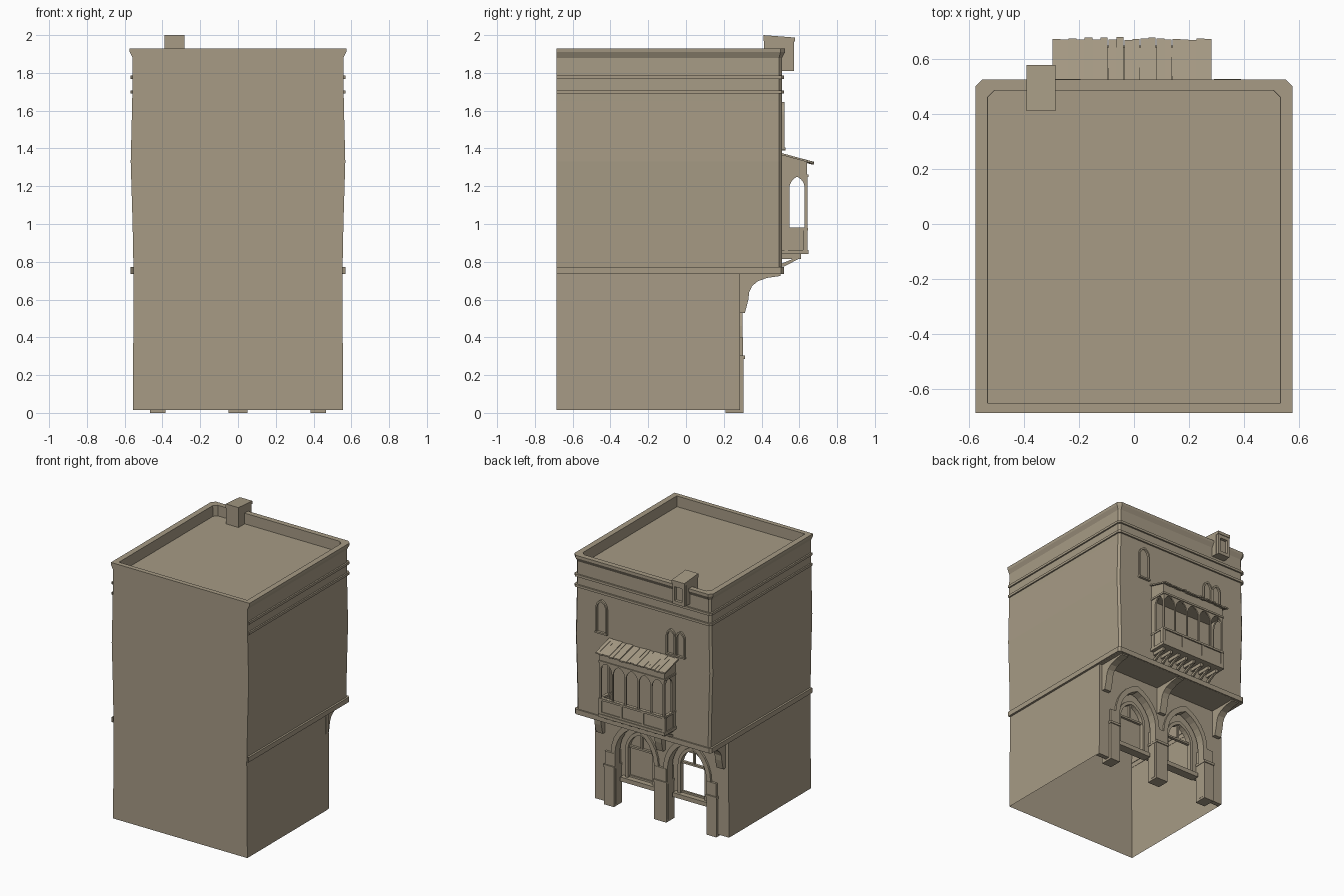
import bpy, bmesh, math, random
from mathutils import Vector

if "Cube" in bpy.data.objects:
    bpy.data.objects.remove(bpy.data.objects["Cube"])

random.seed(4)
stone = bpy.data.materials.new("warm grey stone")
stone.diffuse_color = (0.385, 0.328, 0.235, 1)
stone.use_nodes = True
stone.node_tree.nodes["Principled BSDF"].inputs["Base Color"].default_value = stone.diffuse_color


def finish(name, mesh):
    mesh.materials.clear()
    mesh.materials.append(stone)
    ob = bpy.data.objects.new(name, mesh)
    bpy.context.collection.objects.link(ob)
    return ob


def bm_object(name, bm):
    bmesh.ops.recalc_face_normals(bm, faces=bm.faces)
    for f in bm.faces:
        f.smooth = False
    me = bpy.data.meshes.new(name)
    bm.to_mesh(me)
    bm.free()
    return finish(name, me)


def box(name, x0, x1, y0, y1, z0, z1):
    bm = bmesh.new()
    bmesh.ops.create_cube(bm, size=1)
    for v in bm.verts:
        v.co = Vector(((x0 + x1) / 2 + v.co.x * (x1 - x0),
                       (y0 + y1) / 2 + v.co.y * (y1 - y0),
                       (z0 + z1) / 2 + v.co.z * (z1 - z0)))
    return bm_object(name, bm)


def plate(name, loops, a, b, axis="y"):
    """Flat outline with holes, extruded from a to b along the y or x axis."""
    cu = bpy.data.curves.new(name, "CURVE")
    cu.dimensions, cu.fill_mode, cu.extrude = "2D", "BOTH", abs(b - a) / 2
    for loop in loops:
        sp = cu.splines.new("POLY")
        sp.points.add(len(loop) - 1)
        for p, (u, v) in zip(sp.points, loop):
            p.co = (u, v, 0, 1)
        sp.use_cyclic_u = True
    tmp = bpy.data.objects.new(name + "_tmp", cu)
    bpy.context.collection.objects.link(tmp)
    dg = bpy.context.evaluated_depsgraph_get()
    me = bpy.data.meshes.new_from_object(tmp.evaluated_get(dg))
    bpy.data.objects.remove(tmp)
    mid = (a + b) / 2
    bm = bmesh.new()
    bm.from_mesh(me)
    for v in bm.verts:
        u, w, t = v.co
        v.co = (u, mid - t, w) if axis == "y" else (mid + t, u, w)
    bmesh.ops.remove_doubles(bm, verts=bm.verts, dist=1e-5)
    return bm_object(name, bm)


def arch(cx, h, z0, spring, apex, n=6):
    """Two-centred pointed arch from bottom right, over the apex, to bottom left."""
    rise = apex - spring
    R = (h * h + rise * rise) / (2 * h)
    end = math.atan2(rise, R - h)
    half = [(h - R + R * math.cos(end * i / n), spring + R * math.sin(end * i / n))
            for i in range(n + 1)]
    return ([(cx + h, z0)] + [(cx + u, z) for u, z in half]
            + [(cx - u, z) for u, z in half[-2::-1]] + [(cx - h, z0)])


def arch_ring(name, cx, h, w, z0, spring, apex, y0, y1):
    outer = arch(cx, h + w, z0, spring, apex + w * 1.25)
    plate(name, [outer + arch(cx, h, z0, spring, apex)[::-1]], y0, y1)


def loft(name, rings, cap):
    """Stack of chamfered rectangles: (z, half width, y0, y1, chamfer)."""
    bm = bmesh.new()
    rows = []
    for z, hx, y0, y1, c in rings:
        plan = [(-hx, y0), (hx, y0), (hx, y1 - c), (hx - c, y1), (-hx + c, y1), (-hx, y1 - c)]
        rows.append([bm.verts.new((x, y, z)) for x, y in plan])
    for a, b in zip(rows, rows[1:]):
        for i in range(6):
            if cap or i:  # bands skip the plain front wall
                j = (i + 1) % 6
                bm.faces.new((a[i], a[j], b[j], b[i]))
    if cap:
        bm.faces.new(rows[-1])
    return bm_object(name, bm)


# Upper storey with gently bulging walls, cornice, parapet and sunken roof
B = -0.685
loft("upper_storey", [(0.737, 0.553, B, 0.508, 0.015), (1.0, 0.558, B, 0.508, 0.015),
                      (1.33, 0.568, B, 0.508, 0.015), (1.65, 0.56, B, 0.508, 0.015),
                      (1.88, 0.558, B, 0.508, 0.015), (1.91, 0.573, B, 0.525, 0.025),
                      (1.93, 0.575, B, 0.525, 0.025), (1.93, 0.532, -0.65, 0.485, 0.025),
                      (1.85, 0.53, -0.65, 0.485, 0.025)], True)
# Underside of the overhang
box("overhang_soffit", -0.555, 0.555, 0.25, 0.51, 0.734, 0.74)
# Stone bands around three sides
for name, z0, z1, hx, y in (("floor_band", 0.735, 0.772, 0.568, 0.518),
                            ("lower_frieze_band", 1.69, 1.708, 0.57, 0.52),
                            ("upper_frieze_band", 1.768, 1.786, 0.57, 0.52)):
    loft(name, [(z0, hx - 0.018, B, y - 0.018, 0.015), (z0, hx, B, y, 0.015),
                (z1, hx, B, y, 0.015), (z1, hx - 0.018, B, y - 0.018, 0.015)], False)

# Ground storey shell, open below
bm = bmesh.new()
plan = [(-1, 0.26), (-1, B), (1, B), (1, 0.26)]
lo = [bm.verts.new((s * 0.557, y, 0.015)) for s, y in plan]
hi = [bm.verts.new((s * 0.552, y, 0.74)) for s, y in plan]
for i in range(3):
    bm.faces.new((lo[i], lo[i + 1], hi[i + 1], hi[i]))
bm_object("ground_storey_walls", bm)

# Arcade wall with two open pointed arches
AX, AH = 0.2175, 0.165
outline = [(-0.555, 0.015), (-0.553, 0.737), (0.553, 0.737), (0.555, 0.015)]
for cx in (AX, -AX):
    outline += arch(cx, AH, 0.015, 0.40, 0.635)
plate("arcade_wall", [outline], 0.25, 0.285)

# Window wall behind the arcade
plate("window_wall", [[(-0.55, 0.18), (0.55, 0.18), (0.55, 0.737), (-0.55, 0.737)]]
      + [arch(s * AX, 0.11, 0.225, 0.42, 0.57) for s in (1, -1)], 0.20, 0.215)
for s, side in ((1, "right"), (-1, "left")):
    cx = s * AX
    arch_ring(side + "_arch_moulding", cx, AH - 0.003, 0.035, 0.30, 0.40, 0.63, 0.24, 0.30)
    arch_ring(side + "_window_frame", cx, 0.10, 0.022, 0.21, 0.42, 0.555, 0.195, 0.235)
    box(side + "_window_sill", cx - 0.15, cx + 0.15, 0.19, 0.255, 0.18, 0.212)
    box(side + "_window_mullion", cx - 0.006, cx + 0.006, 0.20, 0.22, 0.44, 0.56)
    box(side + "_window_transom", cx - 0.105, cx + 0.105, 0.20, 0.222, 0.435, 0.449)
plate("right_window_pane", [arch(AX, 0.108, 0.215, 0.42, 0.565)], 0.2, 0.204)

# Piers with plinths, capitals and shafts
for cx, h, name in ((-0.425, 0.04, "left"), (0, 0.05, "middle"), (0.425, 0.04, "right")):
    box(name + "_pier", cx - h, cx + h, 0.21, 0.305, 0.0, 0.285)
    box(name + "_pier_capital", cx - h - 0.005, cx + h + 0.005, 0.207, 0.312, 0.285, 0.303)
    box(name + "_pier_shaft", cx - h + 0.003, cx + h - 0.003, 0.215, 0.302, 0.3, 0.40)

# Curved brackets below the overhang
curve = [(0.28, 0.53), (0.312, 0.53), (0.32, 0.56), (0.33, 0.60), (0.335, 0.64), (0.35, 0.672),
         (0.38, 0.697), (0.43, 0.715), (0.50, 0.725), (0.50, 0.736), (0.28, 0.736)]
for cx, name in ((-0.5, "left"), (0, "middle"), (0.5, "right")):
    plate(name + "_bracket", [curve], cx - 0.028, cx + 0.028, "x")

# Upper windows: one single, one pair
for name, cx, h, z0, sp, ap in (("single_window", 0.34, 0.036, 1.405, 1.58, 1.632),
                                ("pair_window_a", -0.235, 0.027, 1.40, 1.53, 1.57),
                                ("pair_window_b", -0.315, 0.027, 1.40, 1.53, 1.57)):
    arch_ring(name + "_frame", cx, h, 0.011, z0, sp, ap, 0.50, 0.522)
    box(name + "_sill", cx - h - 0.013, cx + h + 0.013, 0.50, 0.526, z0 - 0.012, z0)

# Balcony: base, joists, struts
W = 0.268
box("balcony_floor", -W - 0.008, W + 0.008, 0.5, 0.648, 0.84, 0.862)
for i in range(8):
    cx = -0.24 + i * 0.48 / 7
    box("balcony_joist", cx - 0.01, cx + 0.01, 0.5, 0.61, 0.815, 0.842)
    plate("balcony_strut", [[(0.505, 0.775), (0.52, 0.775), (0.605, 0.82), (0.59, 0.825),
                             (0.505, 0.79)]], cx - 0.007, cx + 0.007, "x")
# Balcony parapet, rail and arcaded screens
box("balcony_front_panel", -W, W, 0.625, 0.637, 0.86, 0.97)
for x in (-W, -W / 3, W / 3, W):
    box("balcony_panel_post", x - 0.01, x + 0.01, 0.62, 0.643, 0.86, 0.97)
box("balcony_panel_foot", -W, W, 0.62, 0.643, 0.86, 0.877)
box("balcony_front_rail", -W - 0.006, W + 0.006, 0.618, 0.647, 0.965, 0.98)
pitch = 2 * W / 5
plate("balcony_front_arches", [[(-W, 0.975), (W, 0.975), (W, 1.26), (-W, 1.26)]]
      + [arch(-W + pitch * (i + 0.5), 0.048, 0.981, 1.18, 1.247) for i in range(5)], 0.632, 0.642)
for s in (-1, 1):
    x0, x1 = sorted((s * W, s * (W - 0.012)))
    plate("balcony_side_arch", [[(0.505, 0.975), (0.642, 0.975), (0.642, 1.26), (0.505, 1.26)],
                                arch(0.588, 0.04, 0.981, 1.19, 1.25)], x0, x1, "x")
    box("balcony_side_panel", x0, x1, 0.505, 0.642, 0.86, 0.97)
    box("balcony_side_rail", x0 - 0.006, x1 + 0.006, 0.505, 0.647, 0.965, 0.98)
    for y in (0.53, 0.635):
        box("balcony_side_post", x0 - 0.004, x1 + 0.004, y - 0.009, y + 0.009, 0.86, 0.97)
box("balcony_head_beam", -W - 0.006, W + 0.006, 0.505, 0.648, 1.248, 1.262)
plate("balcony_roof_core", [[(0.505, 1.255), (0.64, 1.255), (0.64, 1.33), (0.505, 1.365)]],
      -W, W, "x")

# Ragged plank roof over the balcony
N = 20
for i in range(N):
    x0 = -0.295 + i * 0.58 / N
    x1 = x0 + 0.58 / N - random.choice((0.0, 0.001, 0.004))
    ye = 0.673 + random.uniform(-0.006, 0.006)
    dz = random.uniform(-0.003, 0.003)
    plate("balcony_roof_plank", [[(0.505, 1.362 + dz), (ye, 1.317 + dz), (ye, 1.327 + dz),
                                  (0.505, 1.373 + dz)]], x0, x1, "x")

# Chimney hung on the parapet, with a recessed front
plate("chimney_body", [[(0.412, 1.85), (0.412, 1.985), (0.55, 1.975), (0.55, 1.81), (0.5, 1.81)]],
      -0.39, -0.284, "x")
plate("chimney_front_frame", [[(-0.386, 1.81), (-0.288, 1.81), (-0.288, 1.975), (-0.386, 1.975)],
                              [(-0.368, 1.835), (-0.306, 1.835), (-0.306, 1.94), (-0.368, 1.94)]],
      0.55, 0.572)
plate("chimney_cap", [[(0.41, 1.97), (0.41, 2.0), (0.577, 1.987), (0.577, 1.965)]],
      -0.39, -0.284, "x")
